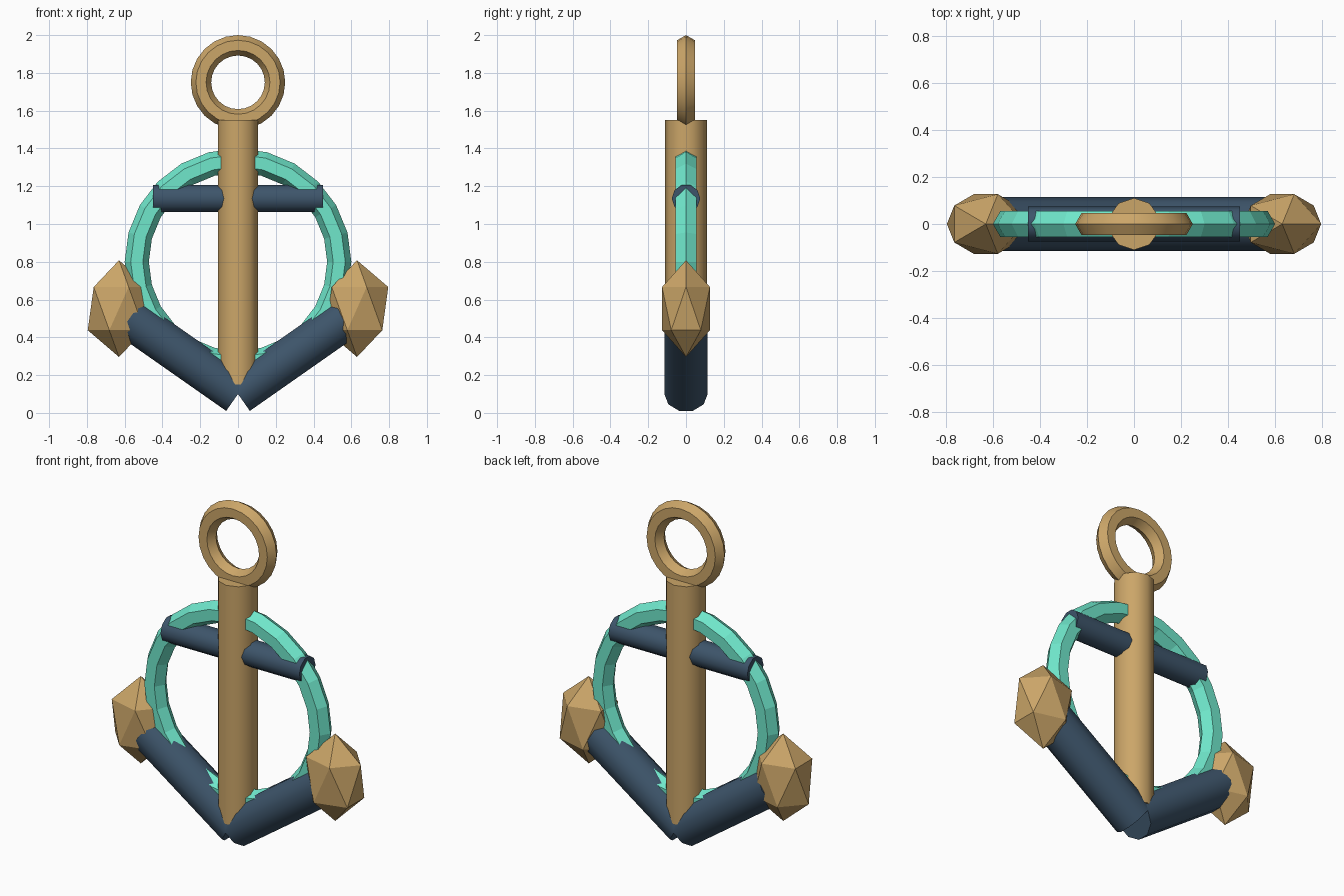
import bpy
from math import radians, sin, cos

if "Cube" in bpy.data.objects:
    bpy.data.objects.remove(bpy.data.objects["Cube"])


def material(name, rgb):
    m = bpy.data.materials.new(name)
    m.diffuse_color = (*rgb, 1)
    m.use_nodes = True
    m.node_tree.nodes["Principled BSDF"].inputs["Base Color"].default_value = m.diffuse_color
    return m


GOLD = material("gold", (0.60, 0.38, 0.14))
NAVY = material("navy", (0.047, 0.09, 0.145))
TEAL = material("teal", (0.16, 0.80, 0.60))


def finish(name, mat, smooth=True):
    ob = bpy.context.object
    ob.name = name
    ob.data.materials.append(mat)
    if smooth:
        bpy.ops.object.shade_smooth_by_angle(angle=radians(40))
    return ob


def rod(name, mat, radius, length, loc, tilt=0):
    bpy.ops.mesh.primitive_cylinder_add(vertices=10, radius=radius, depth=length,
                                        location=loc, rotation=(0, radians(tilt), 0))
    return finish(name, mat)


def hoop(name, mat, major, minor, z, smooth):
    bpy.ops.mesh.primitive_torus_add(major_segments=24, minor_segments=6,
                                     major_radius=major, minor_radius=minor,
                                     location=(0, 0, z), rotation=(radians(90), 0, 0))
    return finish(name, mat, smooth)


# Upright shank and crossbar
rod("shank", GOLD, 0.11, 1.40, (0, 0, 0.85))
rod("crossbar", NAVY, 0.075, 0.90, (0, 0, 1.135), 90)

# Top shackle ring and large hoop
hoop("shackle_ring", GOLD, 0.196, 0.054, 1.75, True)
hoop("large_hoop", TEAL, 0.536, 0.064, 0.80, False)

# Slanted arms with faceted tips
ARM, TILT = 0.70, 55
for side, label in ((-1, "left"), (1, "right")):
    x = side * sin(radians(TILT)) * ARM / 2
    z = 0.10 + cos(radians(TILT)) * ARM / 2
    rod(label + "_arm", NAVY, 0.115, ARM, (x, 0, z), side * TILT)
    bpy.ops.mesh.primitive_ico_sphere_add(subdivisions=1, radius=1,
                                          location=(side * 0.63, 0, 0.552))
    bpy.context.object.scale = (0.185, 0.149, 0.256)
    finish(label + "_fluke", GOLD, False)
